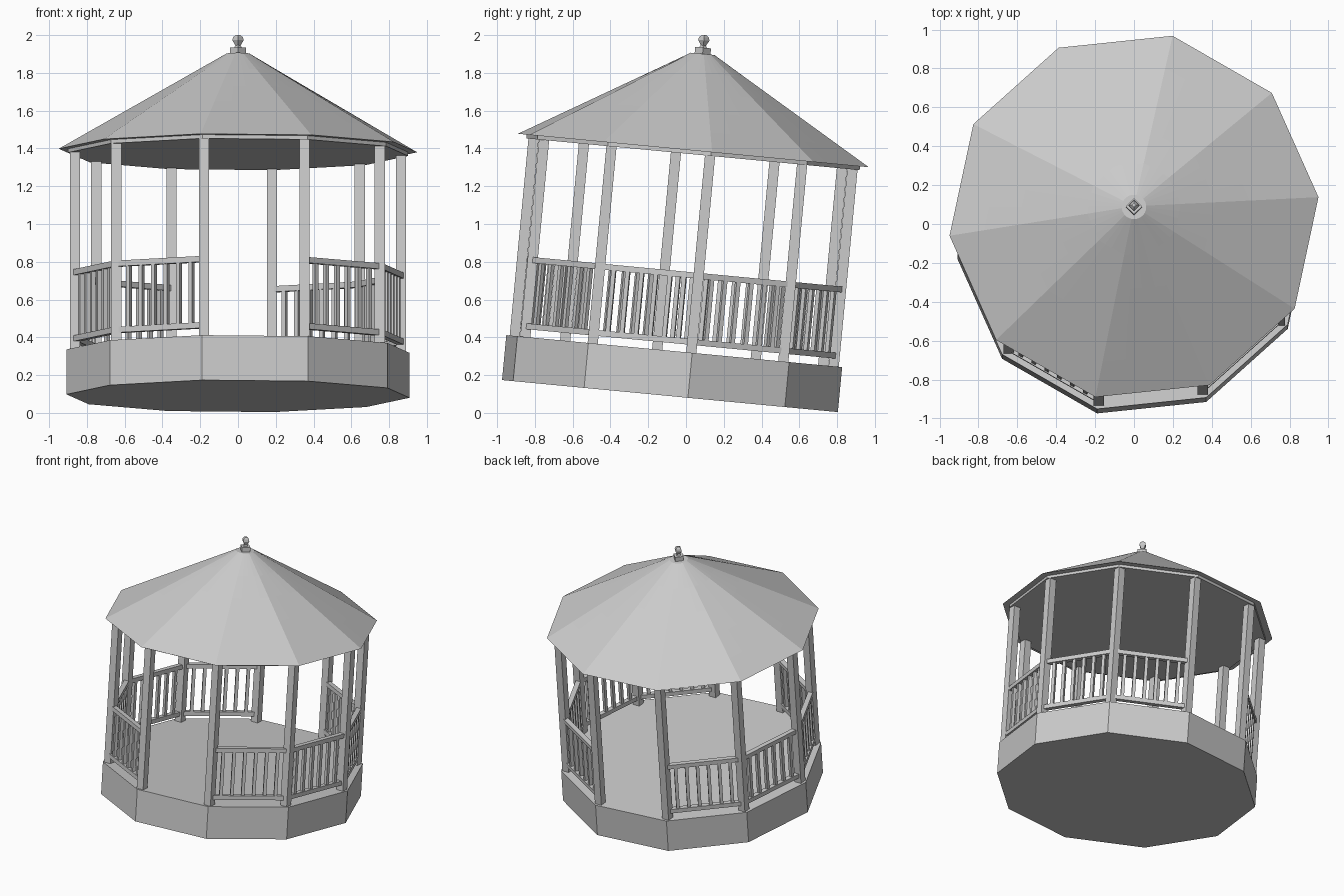
import bpy, bmesh, math
from mathutils import Matrix, Vector

cube = bpy.data.objects.get("Cube")
if cube:
    bpy.data.objects.remove(cube)

SIDES = 10
PHASE = math.radians(6)
STEP = math.tau / SIDES
# The whole pavilion leans backwards
LEAN = Matrix.Translation((0, -0.085, 0.089)) @ Matrix.Rotation(-0.095, 4, 'X')

FLOOR, CEILING, EAVE, PEAK = 0.239, 1.286, 1.306, 1.82
POST_R = 0.867

grey = bpy.data.materials.new("light grey")
grey.use_nodes = True
grey.diffuse_color = (0.6, 0.6, 0.6, 1)
grey.node_tree.nodes["Principled BSDF"].inputs["Base Color"].default_value = grey.diffuse_color


def finish(name, bm):
    bmesh.ops.recalc_face_normals(bm, faces=bm.faces)
    mesh = bpy.data.meshes.new(name)
    bm.to_mesh(mesh)
    bm.free()
    mesh.materials.append(grey)
    obj = bpy.data.objects.new(name, mesh)
    obj.matrix_world = LEAN
    bpy.context.collection.objects.link(obj)
    return obj


def add_box(bm, centre, size, turn=0.0):
    m = Matrix.Translation(centre) @ Matrix.Rotation(turn, 4, 'Z') @ Matrix.Diagonal((*size, 1))
    bmesh.ops.create_cube(bm, size=1, matrix=m)


def loft(name, rings):
    """Skin a stack of equal-length rings and cap both ends."""
    bm = bmesh.new()
    loops = [[bm.verts.new(p) for p in ring] for ring in rings]
    n = len(loops[0])
    for low, high in zip(loops, loops[1:]):
        for i in range(n):
            j = (i + 1) % n
            bm.faces.new((low[i], low[j], high[j], high[i]))
    bm.faces.new(loops[0])
    bm.faces.new(loops[-1])
    return finish(name, bm)


def polar(radius, angle, z=0.0):
    return Vector((radius * math.cos(angle), radius * math.sin(angle), z))


def ring(radius, z, sides=SIDES, phase=PHASE):
    return [polar(radius, phase + i * math.tau / sides, z) for i in range(sides)]


# Base and the flat ceiling ring under the roof
loft("base", [ring(0.913, 0), ring(0.913, FLOOR)])
loft("ceiling", [ring(0.906, CEILING), ring(0.906, EAVE + 0.004)])

# Roof: ten-sided at the eave, blending to a round top
SUB = 4
eave, top = [], []
for k in range(SIDES):
    a = polar(0.954, PHASE + k * STEP, EAVE)
    b = polar(0.954, PHASE + (k + 1) * STEP, EAVE)
    for s in range(SUB):
        eave.append(a.lerp(b, s / SUB))
        top.append(polar(0.063, PHASE + (k + s / SUB) * STEP, PEAK))
LEVELS = 5
loft("roof", [[e.lerp(t, i / LEVELS) for e, t in zip(eave, top)] for i in range(LEVELS + 1)])

# Finial: square block and a small vase-shaped knob
loft("finial_block", [ring(0.042, PEAK - 0.01, 4, 0), ring(0.042, PEAK + 0.033, 4, 0)])
knob = [(0.02, 0.033), (0.014, 0.045), (0.03, 0.072), (0.026, 0.088), (0.012, 0.1)]
loft("finial_knob", [ring(r, PEAK + h, 4, 0) for r, h in knob])

# Posts at every corner
for k in range(SIDES):
    bm = bmesh.new()
    centre = polar(POST_R, PHASE + k * STEP, (FLOOR + CEILING) / 2)
    add_box(bm, centre, (0.054, 0.054, CEILING - FLOOR))
    finish(f"post_{k + 1}", bm)

# Railings in every bay except the front and back openings
OPENINGS = (2, 7)
BALUSTERS = 6
TOP_RAIL, LOW_RAIL = 0.648, 0.296
for k in range(SIDES):
    if k in OPENINGS:
        continue
    a = polar(POST_R, PHASE + k * STEP)
    b = polar(POST_R, PHASE + (k + 1) * STEP)
    span = b - a
    turn = math.atan2(span.y, span.x)
    up = Vector((0, 0, 1))
    bm = bmesh.new()
    for z in (TOP_RAIL, LOW_RAIL):
        add_box(bm, (a + b) / 2 + up * z, (span.length, 0.036, 0.031), turn)
    for i in range(1, BALUSTERS + 1):
        spot = a.lerp(b, i / (BALUSTERS + 1)) + up * (TOP_RAIL + LOW_RAIL) / 2
        add_box(bm, spot, (0.023, 0.023, TOP_RAIL - LOW_RAIL), turn)
    finish(f"railing_{k + 1}", bm)
